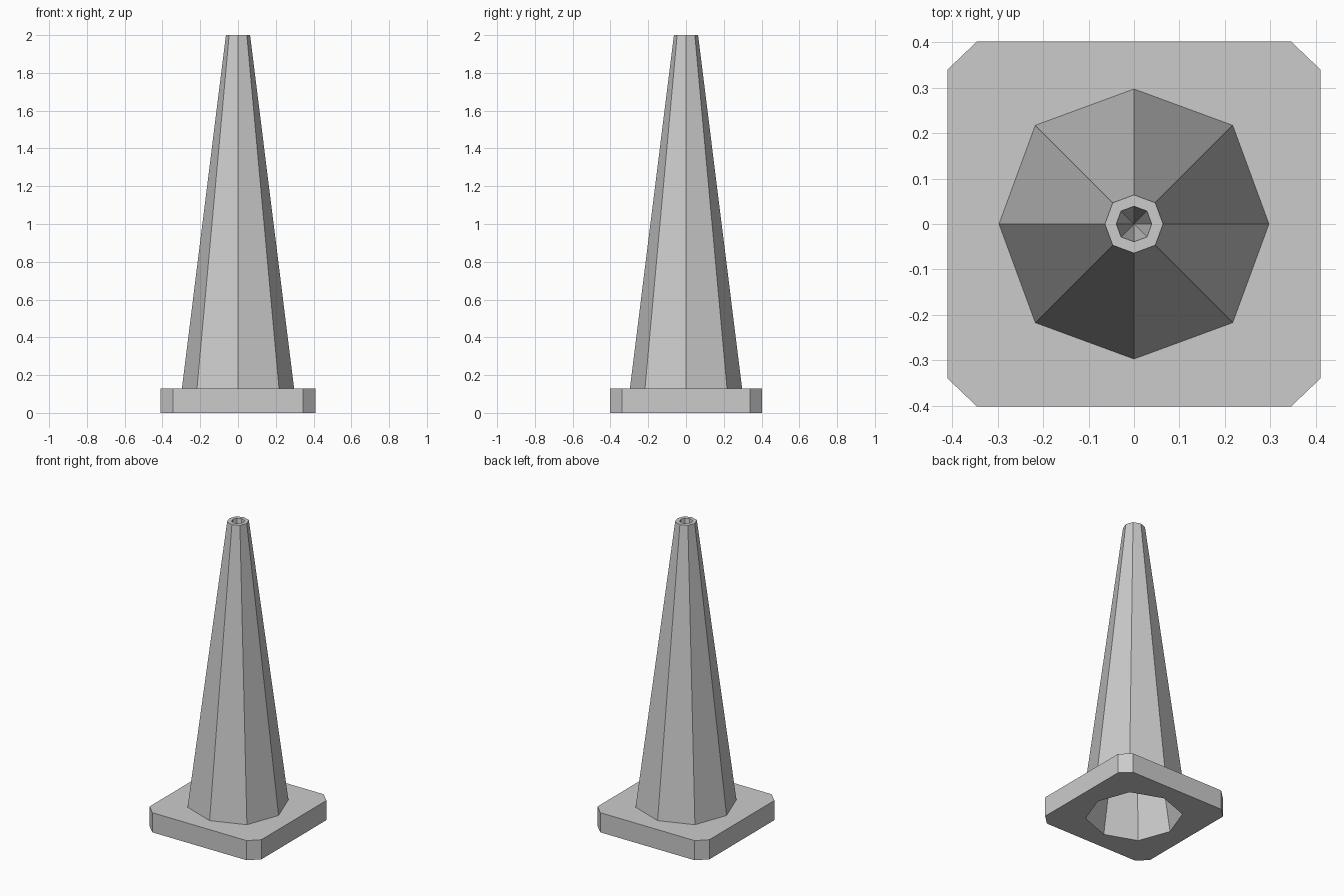
import bpy, bmesh, math
from mathutils import Vector

if "Cube" in bpy.data.objects:
    bpy.data.objects.remove(bpy.data.objects["Cube"])


def ring(bm, r, z):
    # Octagonal ring, corner points on the axes, diagonals slightly fuller
    if r == 0:
        return [bm.verts.new((0, 0, z))]
    pts = []
    for i in range(8):
        a = i * math.pi / 4
        k = r * (1.034 if i % 2 else 1.0)
        pts.append(bm.verts.new((k * math.cos(a), k * math.sin(a), z)))
    return pts


def bridge(bm, a, b):
    # Faces between two rings; a one-vertex ring is an apex
    for i in range(8):
        j = (i + 1) % 8
        if len(b) == 1:
            bm.faces.new((a[i], a[j], b[0]))
        elif len(a) == 1:
            bm.faces.new((a[0], b[j], b[i]))
        else:
            bm.faces.new((a[i], a[j], b[j], b[i]))


def loop_edges(bm, vs):
    out = []
    for i, v in enumerate(vs):
        w = vs[(i + 1) % len(vs)]
        out.append(bm.edges.get((v, w)) or bm.edges.new((v, w)))
    return out


def fill(bm, outer, inner, up):
    # Flat plate with an octagonal opening
    res = bmesh.ops.triangle_fill(
        bm, use_beauty=True, edges=loop_edges(bm, outer) + loop_edges(bm, inner),
        normal=Vector((0, 0, up)))
    for f in res["geom"]:
        if isinstance(f, bmesh.types.BMFace):
            f.normal_update()
            if f.normal.z * up < 0:
                f.normal_flip()


def lathe(bm, profile):
    rings = [ring(bm, r, z) for r, z in profile]
    for a, b in zip(rings, rings[1:]):
        bridge(bm, a, b)


def finish(bm, name):
    me = bpy.data.meshes.new(name)
    bm.to_mesh(me)
    bm.free()
    ob = bpy.data.objects.new(name, me)
    bpy.context.collection.objects.link(ob)


H = 0.13

# Base plate: square with clipped corners and an opening underneath
bm = bmesh.new()
quarter = [(0.41, 0.34), (0.345, 0.402)]
outline = (quarter + [(-x, y) for x, y in reversed(quarter)]
           + [(-x, -y) for x, y in quarter]
           + [(x, -y) for x, y in reversed(quarter)])
low = [bm.verts.new((x, y, 0)) for x, y in outline]
high = [bm.verts.new((x, y, H)) for x, y in outline]
bridge(bm, low, high)
fill(bm, low, ring(bm, 0.282, 0), -1)
fill(bm, high, ring(bm, 0.297, H), 1)
finish(bm, "base_plate")

# Tapered body: outer wall, rim and the tapering hole in the tip
bm = bmesh.new()
lathe(bm, [(0.297, H), (0.064, 2.0), (0.039, 2.0), (0, 1.7)])
# Hollow underside
lathe(bm, [(0, 1.68), (0.282, 0)])
finish(bm, "cone_body")
